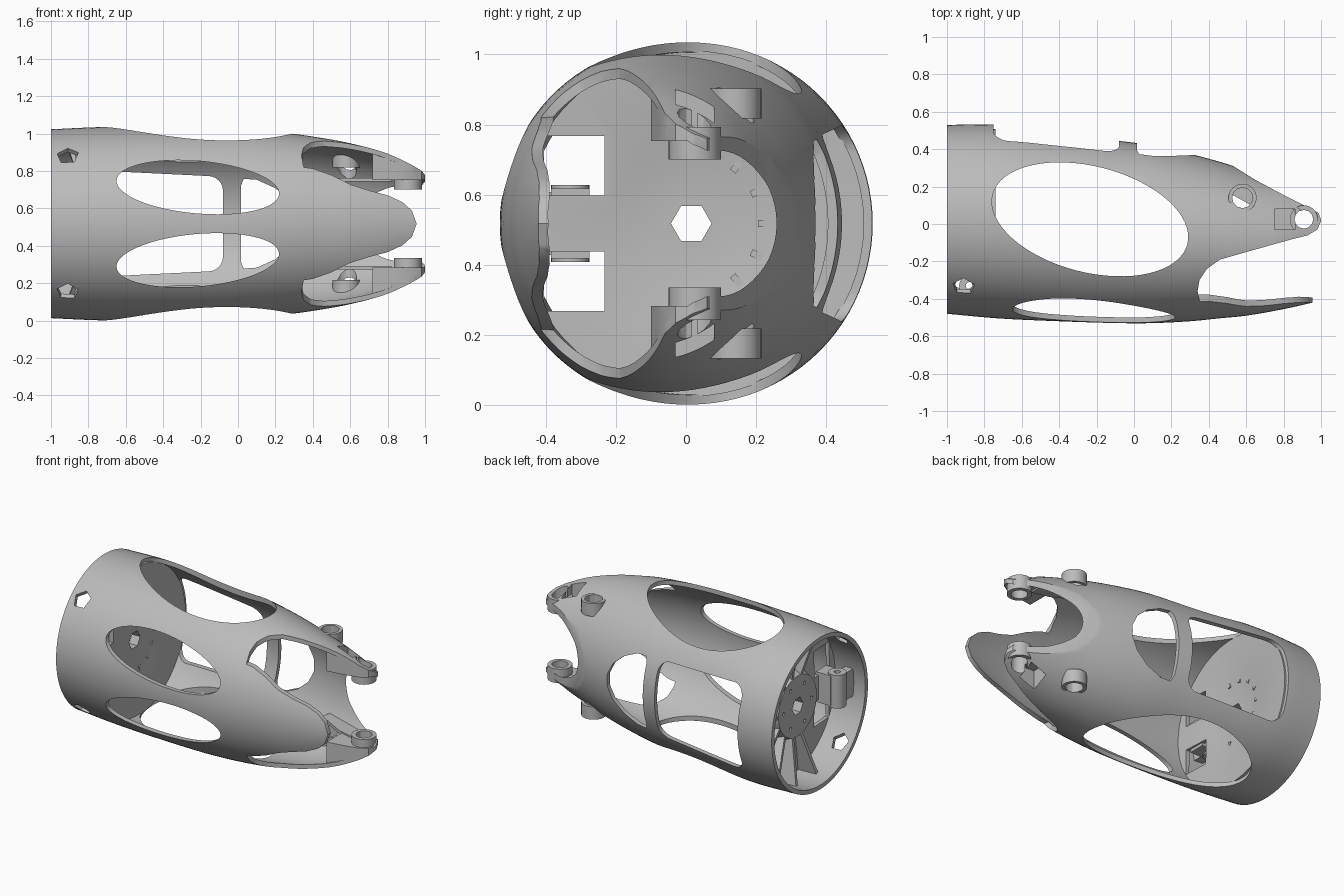
import bpy, bmesh, math
from mathutils import Matrix, Vector

if "Cube" in bpy.data.objects:
    bpy.data.objects.remove(bpy.data.objects["Cube"])

ZC = 0.518          # height of the long axis
WALL = 0.028

grey = bpy.data.materials.new("light grey plastic")
grey.use_nodes = True
grey.diffuse_color = (0.5, 0.5, 0.5, 1)
grey.node_tree.nodes["Principled BSDF"].inputs["Base Color"].default_value = (0.5, 0.5, 0.5, 1)


def finish(bm, name):
    bmesh.ops.recalc_face_normals(bm, faces=bm.faces)
    me = bpy.data.meshes.new(name)
    bm.to_mesh(me)
    bm.free()
    me.materials.append(grey)
    ob = bpy.data.objects.new(name, me)
    bpy.context.collection.objects.link(ob)
    return ob


def prism(name, outline, axis, lo, hi):
    """Extrude a 2D outline along z (points are x, y) or y (points are x, z)."""
    bm = bmesh.new()
    place = (lambda p, h: (p[0], p[1], h)) if axis == "z" else (lambda p, h: (p[0], h, p[1]))
    a = [bm.verts.new(place(p, lo)) for p in outline]
    b = [bm.verts.new(place(p, hi)) for p in outline]
    bm.faces.new(a)
    bm.faces.new(b)
    for i in range(len(a)):
        j = (i + 1) % len(a)
        bm.faces.new((a[i], a[j], b[j], b[i]))
    return finish(bm, name)


def box(name, x0, x1, y0, y1, z0, z1):
    return prism(name, [(x0, y0), (x1, y0), (x1, y1), (x0, y1)], "z", z0, z1)


def ellipse(cx, cy, a, b, tilt=0, n=64):
    c, s = math.cos(tilt), math.sin(tilt)
    pts = [(a * math.cos(2 * math.pi * i / n), b * math.sin(2 * math.pi * i / n)) for i in range(n)]
    return [(cx + u * c - v * s, cy + u * s + v * c) for u, v in pts]


def rounded(x0, x1, h0, h1, r, n=6):
    """Trapezoid with rounded corners, symmetric about the long axis."""
    pts = []
    for cx, cy, start in ((x1 - r, h1 - r, 0), (x0 + r, h0 - r, 90), (x0 + r, r - h0, 180), (x1 - r, r - h1, 270)):
        for i in range(n + 1):
            t = math.radians(start + 90 * i / n)
            pts.append((cx + r * math.cos(t), ZC + cy + r * math.sin(t)))
    return pts


def boolean(target, tool, op="DIFFERENCE", keep=False):
    mod = target.modifiers.new("cut", "BOOLEAN")
    mod.operation, mod.solver, mod.object = op, "EXACT", tool
    dg = bpy.context.evaluated_depsgraph_get()
    mesh = bpy.data.meshes.new_from_object(target.evaluated_get(dg))
    target.modifiers.clear()
    target.data = mesh
    if not keep:
        bpy.data.objects.remove(tool)


# Shell sections: x, front y, back y, half height
STATIONS = [(-1, -.48, .53, .505), (-.72, -.505, .53, .517), (-.4, -.52, .49, .517),
            (-.08, -.53, .445, .51), (.1, -.53, .42, .5), (.3, -.52, .375, .48),
            (.45, -.505, .335, .458), (.6, -.49, .29, .43), (.8, -.455, .235, .375), (1, -.41, .19, .285)]


def sections(steps=4):
    s = [Vector(p) for p in STATIONS]
    slope = []
    for i in range(len(s)):
        a, b = s[max(i - 1, 0)], s[min(i + 1, len(s) - 1)]
        slope.append((b - a) / (b[0] - a[0]))
    for i in range(len(s) - 1):
        d = s[i + 1][0] - s[i][0]
        for k in range(steps):
            t = k / steps
            yield (s[i] * (2 * t**3 - 3 * t**2 + 1) + slope[i] * d * (t**3 - 2 * t**2 + t)
                   + s[i + 1] * (3 * t**2 - 2 * t**3) + slope[i + 1] * d * (t**3 - t**2))
    yield s[-1]


def loft(name, inset, hollow):
    bm = bmesh.new()
    n = 96

    def skin(off):
        rings = []
        for x, y0, y1, h in sections():
            pts = ellipse((y0 + y1) / 2, ZC, (y1 - y0) / 2 - off, h - off, 0, n)
            rings.append([bm.verts.new((x, y, z)) for y, z in pts])
        return rings

    def bridge(r0, r1):
        for i in range(n):
            j = (i + 1) % n
            bm.faces.new((r0[i], r0[j], r1[j], r1[i]))

    outer = skin(inset)
    for r0, r1 in zip(outer, outer[1:]):
        bridge(r0, r1)
    if hollow:
        inner = skin(inset + WALL)
        for r0, r1 in zip(inner, inner[1:]):
            bridge(r0, r1)
        bridge(outer[0], inner[0])
        bridge(outer[-1], inner[-1])
    else:
        bm.faces.new(outer[0])
        bm.faces.new(outer[-1])
    return finish(bm, name)


# Outer shell with its openings
shell = loft("forearm_shell", 0, True)
boolean(shell, prism("cut", ellipse(-.235, .025, .537, .283, math.radians(-14.3)), "z", -1, 2))
for side in (1, -1):
    boolean(shell, prism("cut", ellipse(-.215, ZC + side * .195, .436, .14, side * math.radians(-5)), "y", -1, -.2))
boolean(shell, prism("cut", rounded(-.75, -.08, .28, .255, .08), "y", .2, 1))
gap = [(.015, .2), (.03, .24), (.1, .235), (.2, .19), (.28, .12), (.32, .04)]
boolean(shell, prism("cut", [(x, ZC + h) for x, h in gap] + [(x, ZC - h) for x, h in reversed(gap)], "y", .15, 1))

# Wrist end: fork arms above and below, tongue at the front
fork_back = [(.47, .335), (.53, .31), (.65, .235), (.8, .155), (.93, .09), (.985, .06), (1, .025)]
fork_front = [(1, .015), (.98, -.03), (.93, -.06), (.85, -.08), (.6, -.15), (.46, -.19),
              (.39, -.24), (.35, -.3), (.34, -.36), (.35, -.41), (.37, -.44)]
boolean(shell, prism("cut", [(.44, .6)] + fork_back + [(1.2, .025), (1.2, .6)], "z", -1, 2))
tongue = [(.3, .31), (.4, .295), (.5, .26), (.6, .21), (.7, .178), (.8, .152), (.88, .115), (.93, .07), (.955, 0)]
tongue_shape = [(x, ZC + h) for x, h in tongue] + [(x, ZC - h) for x, h in reversed(tongue[:-1])]
cut = prism("cut", fork_front + [(.37, -1), (1.2, -1), (1.2, .015)], "z", -1, 2)
boolean(cut, prism("tongue_keep", tongue_shape, "y", -2, .1))
boolean(shell, cut)

# Radial screw holes near the open end
for side in (1, -1):
    bm = bmesh.new()
    aim = Vector((0, -.34, side * .37))
    bmesh.ops.create_cone(bm, cap_ends=True, segments=5, radius1=.06, radius2=.06, depth=.3,
                          matrix=Matrix.Translation(Vector((-.91, .0, ZC)) + aim)
                          @ aim.to_track_quat("Z", "Y").to_matrix().to_4x4())
    boolean(shell, finish(bm, "cut"))

parts = [shell]
for side, word in ((1, "upper"), (-1, "lower")):
    def span(a, b):
        return sorted((ZC + side * a, ZC + side * b))

    # Solid fork tip with pocket, thin shelf, pivot boss and cable tube
    tip = loft(word + "_fork_tip", .012, False)
    outline = [(.72, .18)] + fork_back[3:] + fork_front[:4] + [(.72, -.1)]
    boolean(tip, prism("keep", outline, "z", *span(.235, 1)), "INTERSECT")
    shelf = loft(word + "_fork_shelf", .012, False)
    boolean(shelf, prism("keep", [(.5, .17), (.53, .3), (.65, .225), (.82, .135), (.82, .03), (.7, .06)], "z",
                         *span(.225, .245)), "INTERSECT")
    boss = prism(word + "_pivot_boss", ellipse(.908, .025, .075, .075, 0, 32), "z", *span(.182, .275))
    tube = prism(word + "_cable_tube", ellipse(.58, .14, .075, .075, 0, 32), "z", *span(.3, .385))
    pivot = prism("cut", ellipse(.908, .025, .05, .05, 0, 12), "z", *span(.1, 1))
    pocket = box("cut", .75, .86, -.03, .08, *span(.26, 1))
    bore = prism("cut", ellipse(.58, .14, .055, .055, 0, 12), "z", *span(.2, 1))
    for ob, tools in ((shell, (pivot, pocket, bore)), (tip, (pivot, pocket)), (boss, (pivot,)), (tube, (bore,))):
        for tool in tools:
            boolean(ob, tool, keep=True)
    for tool in (pivot, pocket, bore):
        bpy.data.objects.remove(tool)
    parts += [tip, shelf, boss, tube]

# Dished bulkhead inside the open end
AY = .015
bm = bmesh.new()
profile = [(-.83, .0), (-.83, .2), (-.785, .22), (-.765, .493), (-.74, .493), (-.755, .24), (-.77, .18), (-.77, 0)]
rings = []
for x, r in profile:
    rings.append([bm.verts.new((x, y, z)) for y, z in ellipse(AY, ZC, r, r, 0, 64)] if r else [bm.verts.new((x, AY, ZC))])
for r0, r1 in zip(rings, rings[1:]):
    for i in range(64):
        j = (i + 1) % 64
        bm.faces.new([r0[0], r1[i], r1[j]] if len(r0) == 1 else
                     [r0[i], r0[j], r1[0]] if len(r1) == 1 else [r0[i], r0[j], r1[j], r1[i]])
bulkhead = finish(bm, "bulkhead")
holes = [(0, 0, .058, 6)] + [(.145 * math.cos(i * math.pi / 3), .145 * math.sin(i * math.pi / 3), .012, 8) for i in range(6)]
for dy, dz, r, n in holes:
    bm = bmesh.new()
    depth = .4 if n == 6 else .06
    bmesh.ops.create_cone(bm, cap_ends=True, segments=n, radius1=r, radius2=r, depth=depth,
                          matrix=Matrix.Translation((-.83, AY + dy, ZC + dz)) @ Matrix.Rotation(math.pi / 2, 4, "Y"))
    boolean(bulkhead, finish(bm, "cut"))
for z0 in (ZC + .08, ZC - .25):
    boolean(bulkhead, box("cut", -1, -.6, -.405, -.232, z0, z0 + .17))
parts.append(bulkhead)

# Tapered ribs bracing the bulkhead, clear of the servo openings
for i in range(14):
    angle = 2 * math.pi * i / 14
    if math.cos(angle) < -.6:
        continue
    rib = prism("bulkhead_rib", [(-.825, .19), (-.76, .19), (-.75, .485), (-.9, .485)], "y", -.01, .01)
    rib.data.transform(Matrix.Translation((0, AY, ZC)) @ Matrix.Rotation(angle - math.pi / 2, 4, "X"))
    parts.append(rib)

# Vertical post and its bracket by the openings
post = prism("mount_post", ellipse(-.88, -.33, .055, .055, 0, 24), "z", ZC - .11, ZC + .11)
bracket = box("mount_bracket", -.91, -.85, -.475, -.35, ZC - .09, ZC + .09)
web = box("mount_web", -.87, -.76, -.385, -.275, ZC - .1, ZC + .1)
bore = prism("cut", ellipse(-.88, -.33, .02, .02, 0, 12), "z", 0, 1)
for ob in (post, web):
    boolean(ob, bore, keep=True)
bpy.data.objects.remove(bore)
parts += [post, bracket, web]

# Smooth shading with crisp edges
for ob in bpy.context.view_layer.objects:
    ob.select_set(ob in parts)
bpy.context.view_layer.objects.active = shell
bpy.ops.object.shade_smooth_by_angle(angle=math.radians(30))
